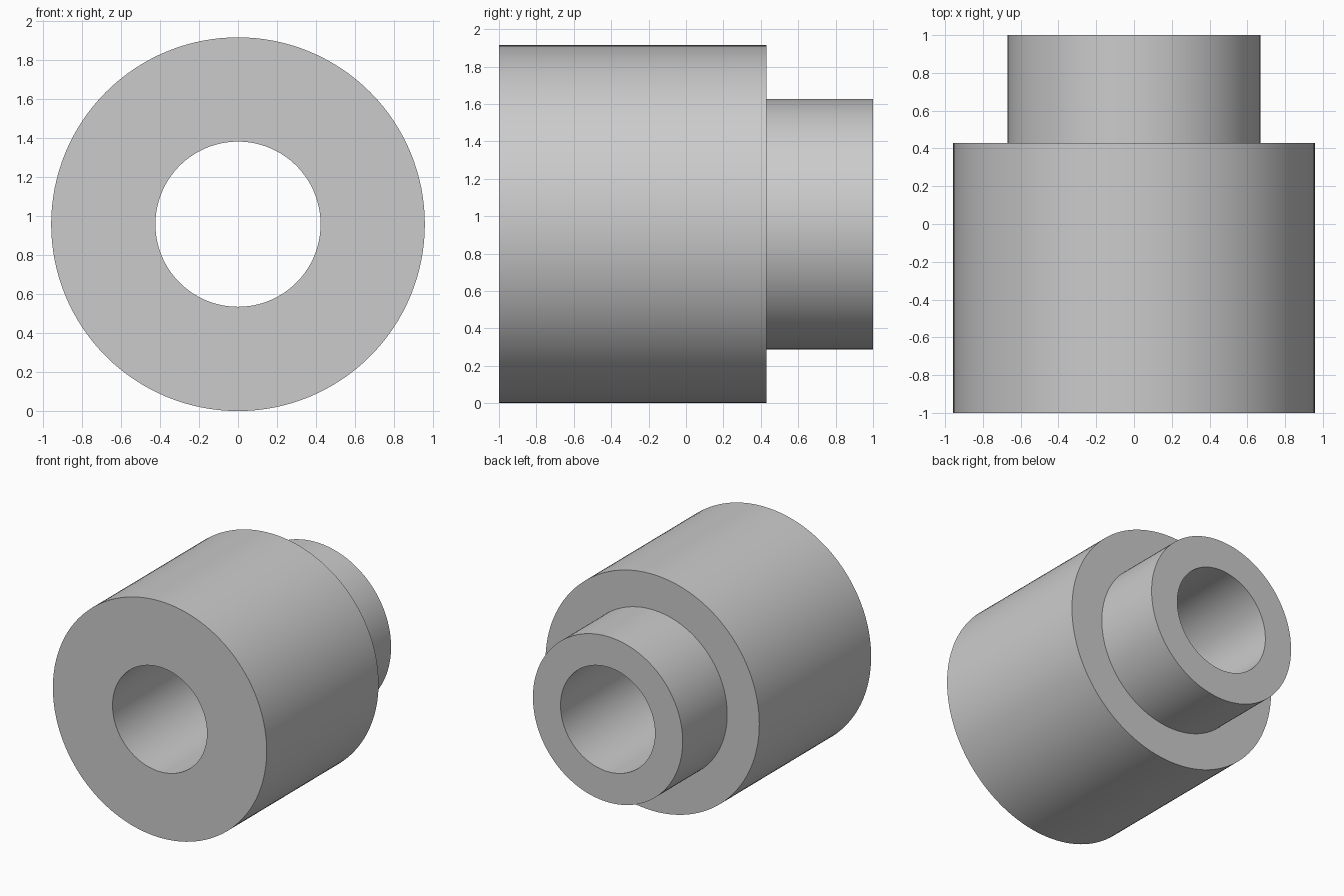
import bpy, bmesh, math
from mathutils import Matrix, Vector

cube = bpy.data.objects.get("Cube")
if cube:
    bpy.data.objects.remove(cube)

SEGMENTS = 128
BODY_R, NECK_R, BORE_R = 0.957, 0.67, 0.423
FRONT, STEP, BACK = -1.0, 0.43, 1.0

# Plain grey material
grey = bpy.data.materials.new("plain_grey")
grey.use_nodes = True
colour = (0.6, 0.6, 0.6, 1)
grey.diffuse_color = colour
grey.node_tree.nodes["Principled BSDF"].inputs["Base Color"].default_value = colour

# Closed cross-section as (radius, y), turned around the bore axis
profile = [(BORE_R, FRONT), (BODY_R, FRONT), (BODY_R, STEP),
           (NECK_R, STEP), (NECK_R, BACK), (BORE_R, BACK)]
bm = bmesh.new()
verts = [bm.verts.new((r, y, 0)) for r, y in profile]
edges = [bm.edges.new((v, verts[(i + 1) % len(verts)])) for i, v in enumerate(verts)]
bmesh.ops.spin(bm, geom=verts + edges, cent=(0, 0, 0), axis=(0, 1, 0),
               angle=math.tau, steps=SEGMENTS, use_merge=True)
bmesh.ops.remove_doubles(bm, verts=bm.verts, dist=0.0001)
bmesh.ops.recalc_face_normals(bm, faces=bm.faces)
bmesh.ops.translate(bm, verts=bm.verts, vec=Vector((0, 0, BODY_R)))

mesh = bpy.data.meshes.new("stepped_bushing")
bm.to_mesh(mesh)
bm.free()
mesh.materials.append(grey)
bushing = bpy.data.objects.new("stepped_bushing", mesh)
bpy.context.collection.objects.link(bushing)

# Smooth round walls, sharp rims
bpy.ops.object.select_all(action="DESELECT")
bushing.select_set(True)
bpy.context.view_layer.objects.active = bushing
bpy.ops.object.shade_smooth_by_angle(angle=math.radians(30))
